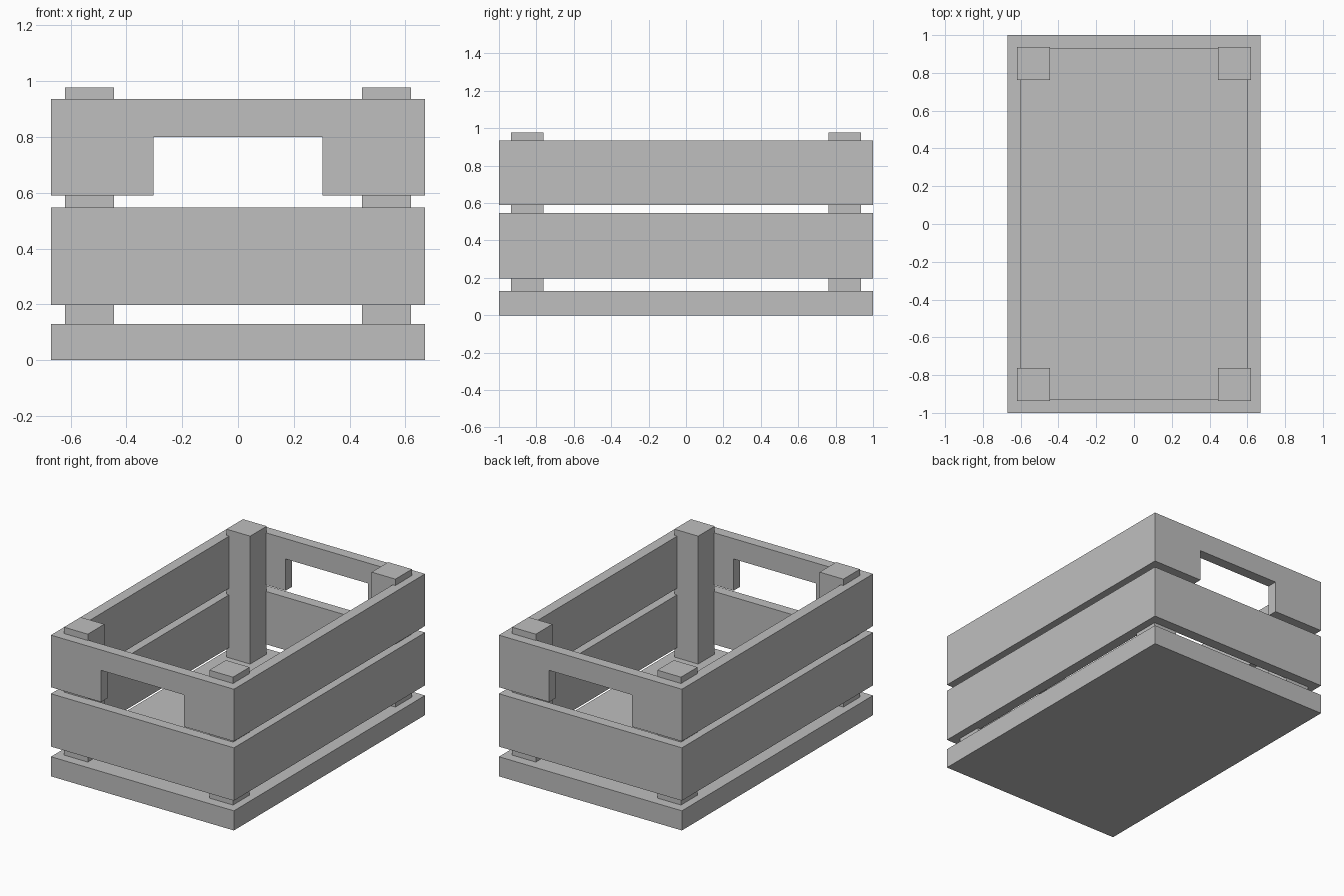
import bpy
import bmesh

if "Cube" in bpy.data.objects:
    bpy.data.objects.remove(bpy.data.objects["Cube"], do_unlink=True)

HALF_W, HALF_L = 0.67, 1.0      # outer half width and half length
WALL = 0.07                     # board thickness
BASE_TOP = 0.13
MID = (0.197, 0.547)            # bottom and top of each row of boards
TOP = (0.59, 0.935)

grey = bpy.data.materials.new("plain_grey")
grey.use_nodes = True
colour = (0.52, 0.52, 0.52, 1)
grey.diffuse_color = colour
grey.node_tree.nodes["Principled BSDF"].inputs["Base Color"].default_value = colour


def prism(name, outline, y0, y1):
    """Extrude an outline in the x-z plane from y0 to y1."""
    bm = bmesh.new()
    face = bm.faces.new([bm.verts.new((x, y0, z)) for x, z in outline])
    extruded = bmesh.ops.extrude_face_region(bm, geom=[face])["geom"]
    verts = [v for v in extruded if isinstance(v, bmesh.types.BMVert)]
    bmesh.ops.translate(bm, verts=verts, vec=(0, y1 - y0, 0))
    bmesh.ops.recalc_face_normals(bm, faces=bm.faces)
    mesh = bpy.data.meshes.new(name)
    bm.to_mesh(mesh)
    bm.free()
    mesh.materials.append(grey)
    obj = bpy.data.objects.new(name, mesh)
    bpy.context.collection.objects.link(obj)
    return obj


def box(name, x0, x1, y0, y1, z0, z1):
    return prism(name, [(x0, z0), (x1, z0), (x1, z1), (x0, z1)], y0, y1)


# Solid floor slab
box("base_slab", -HALF_W, HALF_W, -HALF_L, HALF_L, 0, BASE_TOP)

# Long side boards, fitted between the end boards
inner = HALF_L - WALL
for side, sx in (("left", 1), ("right", -1)):
    xs = sorted((sx * HALF_W, sx * (HALF_W - WALL)))
    for row, zs in (("middle", MID), ("top", TOP)):
        box(f"{side}_{row}_board", *xs, -inner, inner, *zs)

# End boards: plain in the middle row, notched as a handle in the top row
grip, grip_top = 0.303, 0.80
z0, z1 = TOP
notched = [(-HALF_W, z0), (-grip, z0), (-grip, grip_top), (grip, grip_top),
           (grip, z0), (HALF_W, z0), (HALF_W, z1), (-HALF_W, z1)]
for end, sy in (("front", -1), ("back", 1)):
    ys = sorted((sy * HALF_L, sy * inner))
    box(f"{end}_middle_board", -HALF_W, HALF_W, *ys, *MID)
    prism(f"{end}_handle_board", notched, *ys)

# Corner posts, set slightly into the boards
for side, sx in (("left", 1), ("right", -1)):
    for end, sy in (("front", -1), ("back", 1)):
        xs = sorted((sx * 0.445, sx * 0.619))
        ys = sorted((sy * 0.763, sy * 0.936))
        box(f"{end}_{side}_post", *xs, *ys, BASE_TOP, 0.977)
